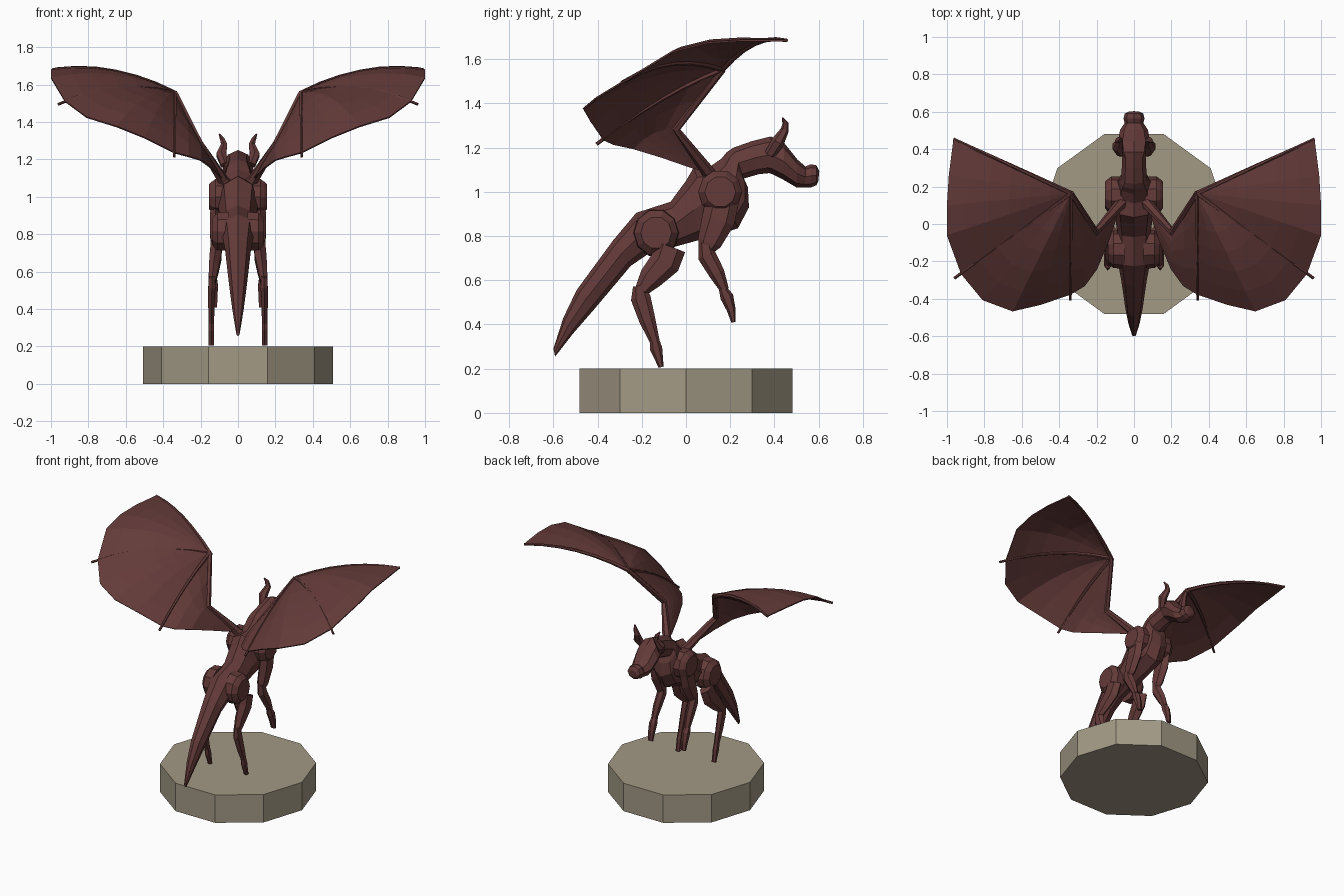
import bpy, bmesh
from math import sin, cos, pi
from mathutils import Vector as V


def material(name, rgb):
    m = bpy.data.materials.new(name)
    m.diffuse_color = (*rgb, 1)
    return m


HIDE = material("dark_red_hide", (0.125, 0.043, 0.041))
STONE = material("pale_stone", (0.36, 0.32, 0.235))


def loft(name, rings, mat=HIDE, closed=True, mirror=False, solid=0):
    """Skin a list of equal-length point rings."""
    bm = bmesh.new()
    rows = [[bm.verts.new(p) for p in r] for r in rings]
    n = len(rows[0])
    for a, b in zip(rows, rows[1:]):
        for i in range(n if closed else n - 1):
            j = (i + 1) % n
            bm.faces.new((a[i], a[j], b[j], b[i]))
    if closed:
        bm.faces.new(rows[0])
        bm.faces.new(rows[-1])
    else:
        bmesh.ops.remove_doubles(bm, verts=bm.verts, dist=1e-5)
    bmesh.ops.recalc_face_normals(bm, faces=bm.faces)
    me = bpy.data.meshes.new(name)
    bm.to_mesh(me)
    bm.free()
    me.materials.append(mat)
    ob = bpy.data.objects.new(name, me)
    bpy.context.collection.objects.link(ob)
    if solid:
        s = ob.modifiers.new("thickness", "SOLIDIFY")
        s.thickness, s.offset = solid, 0
    if mirror:
        ob.modifiers.new("mirror", "MIRROR")
    return ob


def tube(name, pts, sides=6, mirror=True):
    """Points are (x, y, z, radius, sideways radius)."""
    P = [V(p[:3]) for p in pts]
    rings = []
    for i, p in enumerate(pts):
        t = (P[min(i + 1, len(P) - 1)] - P[max(i - 1, 0)]).normalized()
        side = (V((1, 0, 0)) - t * t.x).normalized()
        up = t.cross(side)
        r, rx = p[3], p[-1]
        rings.append([P[i] + side * rx * cos(a) + up * r * sin(a)
                      for a in [2 * pi * (k + .5) / sides for k in range(sides)]])
    return loft(name, rings, mirror=mirror)


def profile_body(name, sections, sides=8):
    """Sections are (top y, top z, bottom y, bottom z, half width)."""
    rings = []
    for ty, tz, by, bz, w in sections:
        c, h = V((0, (ty + by) / 2, (tz + bz) / 2)), V((0, (ty - by) / 2, (tz - bz) / 2))
        rings.append([c + h * cos(a) + V((w * sin(a), 0, 0))
                      for a in [2 * pi * k / sides for k in range(sides)]])
    return loft(name, rings)


def pad(name, y, z, layers, sides=10, sy=1, sz=1):
    """Rounded muscle plate stacked along x: layers of (x, radius)."""
    loft(name, [[(x, y + sy * r * cos(2 * pi * k / sides), z + sz * r * sin(2 * pi * k / sides))
                 for k in range(sides)] for x, r in layers], mirror=True)


# ten-sided base
loft("base", [[(.507 * cos(pi * k / 5), .507 * sin(pi * k / 5), z) for k in range(10)]
              for z in (0, .2)], STONE)

# tail, torso and neck
profile_body("body", [
    (-.6, .29, -.592, .255, .01), (-.555, .43, -.51, .36, .03), (-.495, .555, -.41, .475, .046),
    (-.33, .78, -.25, .665, .07), (-.225, .905, -.17, .72, .088), (-.07, .955, -.02, .76, .09),
    (.0, 1.05, .07, .785, .1), (.035, 1.11, .14, .805, .108), (.11, 1.115, .235, .835, .105),
    (.16, 1.15, .285, .93, .095), (.185, 1.18, .28, 1.02, .082), (.215, 1.2, .26, 1.06, .07),
    (.3, 1.23, .33, 1.08, .064), (.38, 1.25, .38, 1.085, .062)])

# head and muzzle
profile_body("head", [
    (.34, 1.24, .36, 1.09, .06), (.385, 1.25, .39, 1.08, .078), (.445, 1.22, .44, 1.055, .085),
    (.505, 1.145, .5, 1.02, .075), (.54, 1.115, .54, 1.02, .05), (.565, 1.125, .565, 1.02, .056),
    (.59, 1.12, .59, 1.03, .05), (.603, 1.095, .598, 1.045, .03)])

# curled horns
tube("horns", [(.07, .38, 1.17, .025), (.09, .415, 1.225, .03), (.074, .447, 1.28, .019),
               (.085, .45, 1.31, .014), (.1, .437, 1.335, .004)])

# shoulders and hips
pad("shoulders", .155, 1.0, [(.06, .1), (.12, .1), (.14, .085), (.155, .07)])
pad("hips", -.135, .815, [(.05, .105), (.11, .1), (.14, .07)], sz=1.05)

# front legs
tube("front_upper_legs", [(.12, .165, .96, .075, .03), (.12, .145, .87, .075, .035),
                          (.122, .105, .77, .055, .03), (.122, .085, .73, .03, .02)])
tube("front_lower_legs", [(.125, .085, .77, .03, .022), (.125, .095, .71, .042, .028),
                          (.128, .14, .63, .036, .026), (.13, .175, .555, .02, .02)])
tube("front_paws", [(.13, .165, .565, .018, .02), (.13, .185, .525, .03, .026),
                    (.13, .205, .465, .02, .024), (.13, .215, .41, .01, .02)])

# hind legs
tube("thighs", [(.115, -.07, .75, .07, .035), (.12, -.095, .68, .07, .036),
                (.13, -.16, .61, .055, .03), (.138, -.205, .55, .03, .022)])
tube("hind_lower_legs", [(.14, -.215, .575, .025, .018), (.14, -.205, .52, .045, .022),
                         (.142, -.175, .42, .037, .02), (.143, -.14, .32, .022, .016)])
tube("hind_paws", [(.143, -.145, .34, .02, .016), (.143, -.135, .29, .028, .018),
                   (.143, -.12, .235, .017, .017), (.143, -.112, .207, .012, .016)])

# wing frame
shoulder, elbow, wrist = V((.08, .1, 1.09)), V((.205, -.045, 1.285)), V((.34, .165, 1.555))
tube("wing_arms", [(.05, .12, 1.05, .035), (*shoulder, .03), (*elbow, .02), (*wrist, .017)])


def bowed(a, b, lift, n=6):
    """Finger curve from a to b, arched upward."""
    return [a.lerp(b, i / n) + V((0, 0, lift * 4 * (i / n) * (1 - i / n))) for i in range(n + 1)]


tips = [(V((.965, .455, 1.685)), .05), (V((.96, -.29, 1.495)), .055), (V((.34, -.405, 1.215)), .03)]
for i, (tip, lift) in enumerate(tips):
    tube(f"wing_fingers_{i + 1}", [(*p, .014 - .001 * k) for k, p in enumerate(bowed(wrist, tip, lift))])

# fan membrane between the fingers
rim = [(.965, .455, 1.685, .05), (.99, .26, 1.685, .055), (1.0, .1, 1.675, .055),
       (1.0, -.06, 1.635, .055), (.925, -.265, 1.51, .055), (.81, -.405, 1.425, .06),
       (.65, -.465, 1.375, .06), (.5, -.43, 1.315, .05), (.34, -.375, 1.235, .03)]
loft("wing_membranes", [bowed(wrist, V(r[:3]), r[3]) for r in rim], closed=False, mirror=True, solid=.008)

# inner membrane from arm to trailing edge
arm = [wrist, wrist.lerp(elbow, .5), elbow, elbow.lerp(shoulder, .5), shoulder]
edge = [V(p) for p in ((.34, -.375, 1.235), (.265, -.33, 1.215), (.2, -.24, 1.195),
                       (.145, -.11, 1.155), (.1, .02, 1.11))]
loft("wing_inner_membranes", [bowed(a, b, l, 4) for a, b, l in zip(arm, edge, (.03, .03, .03, .015, 0))],
     closed=False, mirror=True, solid=.008)
